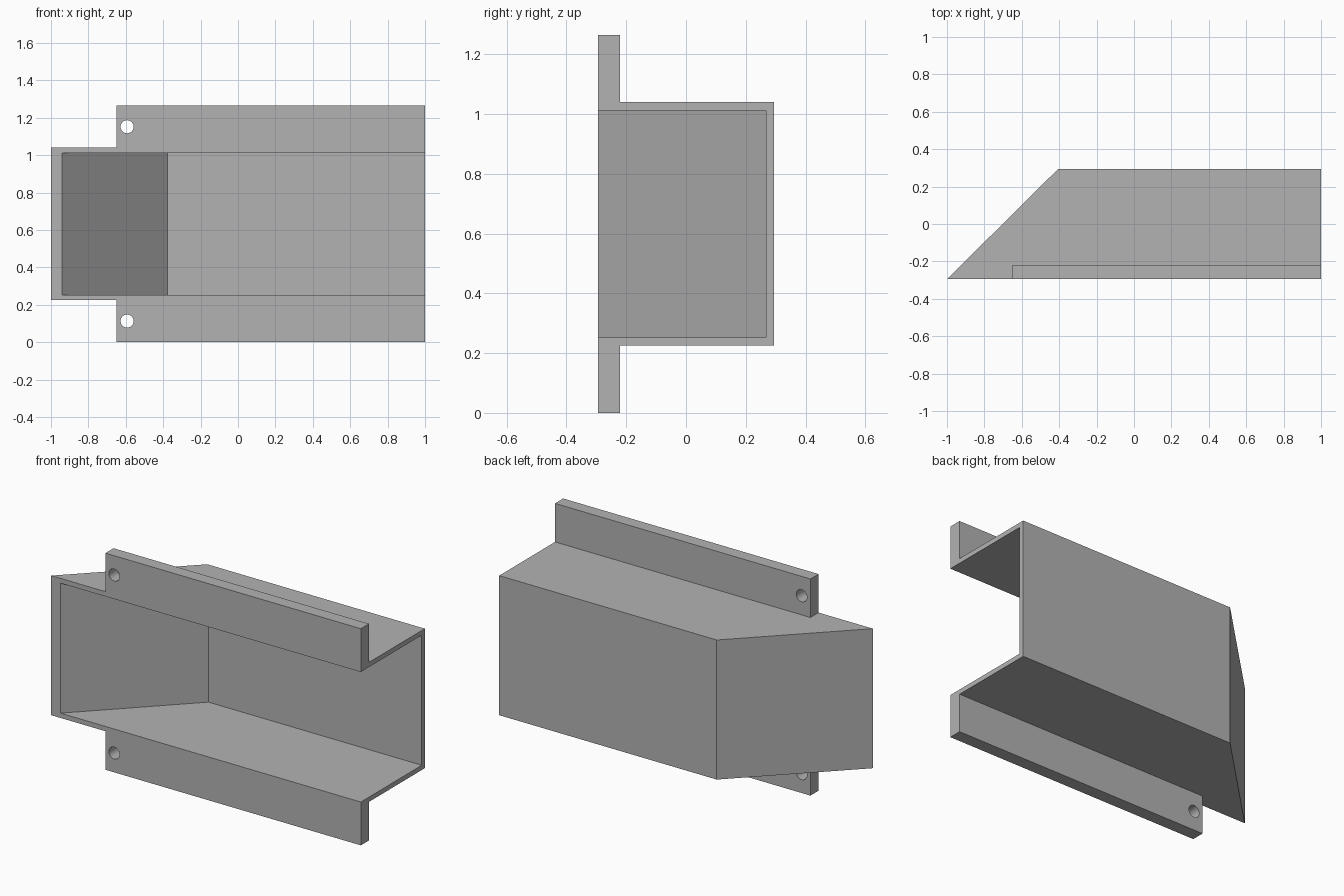
import bpy
import bmesh
from mathutils import Matrix, Vector

cube = bpy.data.objects.get("Cube")
if cube:
    bpy.data.objects.remove(cube, do_unlink=True)

grey = bpy.data.materials.new("plain grey")
grey.use_nodes = True
colour = (0.45, 0.45, 0.45, 1)
grey.diffuse_color = colour
grey.node_tree.nodes["Principled BSDF"].inputs["Base Color"].default_value = colour

FRONT, BACK = -0.295, 0.295
BOX_LOW, BOX_HIGH, HEIGHT = 0.225, 1.04, 1.265
WALL = 0.028


def add_object(name, bm):
    bmesh.ops.recalc_face_normals(bm, faces=bm.faces)
    mesh = bpy.data.meshes.new(name)
    bm.to_mesh(mesh)
    bm.free()
    mesh.materials.append(grey)
    obj = bpy.data.objects.new(name, mesh)
    bpy.context.collection.objects.link(obj)
    return obj


def prism(name, outline, low, high):
    """Extrude an x-y outline from one height to another."""
    bm = bmesh.new()
    face = bm.faces.new([bm.verts.new((x, y, low)) for x, y in outline])
    moved = bmesh.ops.extrude_face_region(bm, geom=[face])["geom"]
    bmesh.ops.translate(bm, vec=Vector((0, 0, high - low)),
                        verts=[v for v in moved if isinstance(v, bmesh.types.BMVert)])
    return add_object(name, bm)


def cut(target, cutter):
    """Subtract the cutter, apply the result and discard the cutter."""
    cutter.hide_render = True
    mod = target.modifiers.new("cut", "BOOLEAN")
    mod.operation = "DIFFERENCE"
    mod.solver = "EXACT"
    mod.object = cutter
    bpy.context.view_layer.objects.active = target
    bpy.ops.object.modifier_apply(modifier=mod.name)
    bpy.data.objects.remove(cutter, do_unlink=True)


# Housing with one slanted end, hollow and open at the front and left end
housing = prism("housing", [(-1, FRONT), (1, FRONT), (1, BACK), (-0.405, BACK)],
                BOX_LOW, BOX_HIGH)
cavity = prism("cavity_cutter",
               [(-0.99, FRONT - 0.05), (1.1, FRONT - 0.05),
                (1.1, BACK - WALL), (-0.378, BACK - WALL)],
               BOX_LOW + WALL, BOX_HIGH - WALL)
cut(housing, cavity)

# Mounting flanges, each with a round screw hole
for name, low, high, hole_z in (("lower_flange", 0, BOX_LOW, 0.113),
                                ("upper_flange", BOX_HIGH, HEIGHT, 1.152)):
    flange = prism(name, [(-0.65, FRONT), (1, FRONT), (1, -0.22), (-0.65, -0.22)],
                   low, high)
    bm = bmesh.new()
    place = Matrix.Translation((-0.593, -0.26, hole_z)) @ Matrix.Rotation(1.5707963, 4, "X")
    bmesh.ops.create_cone(bm, cap_ends=True, segments=32, radius1=0.035,
                          radius2=0.035, depth=0.3, matrix=place)
    cut(flange, add_object("hole_cutter", bm))
    bpy.ops.object.select_all(action="DESELECT")
    flange.select_set(True)
    bpy.context.view_layer.objects.active = flange
    bpy.ops.object.shade_smooth_by_angle()
